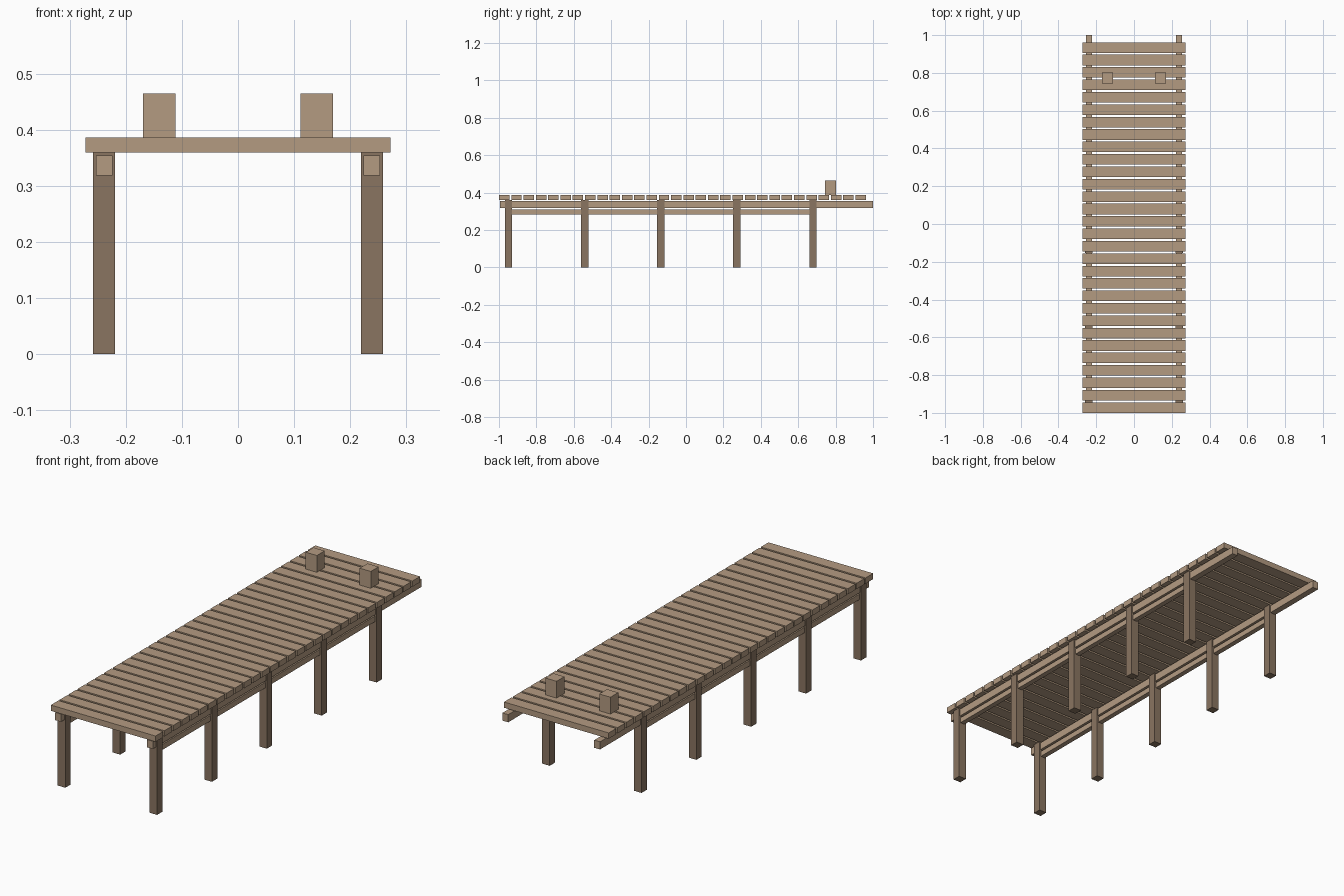
import bpy

if "Cube" in bpy.data.objects:
    bpy.data.objects.remove(bpy.data.objects["Cube"])


def material(name, color):
    m = bpy.data.materials.new(name)
    m.diffuse_color = (*color, 1.0)
    m.use_nodes = True
    m.node_tree.nodes["Principled BSDF"].inputs["Base Color"].default_value = m.diffuse_color
    return m


light_wood = material("light wood", (0.456, 0.328, 0.222))
dark_wood = material("dark wood", (0.254, 0.178, 0.120))


def box(name, x, y, z, mat):
    """Axis-aligned box from (min, max) pairs."""
    bpy.ops.mesh.primitive_cube_add(size=1)
    ob = bpy.context.object
    ob.name = name
    for v in ob.data.vertices:
        v.co = [lo if c < 0 else hi for c, (lo, hi) in zip(v.co, (x, y, z))]
    ob.data.materials.append(mat)
    return ob


# Deck planks
PLANKS, WIDTH, START, END = 30, 0.056, -1.0, 0.962
pitch = (END - START - WIDTH) / (PLANKS - 1)
for i in range(PLANKS):
    y = START + i * pitch
    box(f"deck_plank_{i + 1}", (-0.272, 0.272), (y, y + WIDTH), (0.359, 0.386), light_wood)

for side, s in (("left", -1), ("right", 1)):
    cx = s * 0.2385

    # Support posts
    for i in range(5):
        y = -0.949 + i * 0.407
        box(f"{side}_post_{i + 1}", (cx - 0.0197, cx + 0.0197),
            (y - 0.0197, y + 0.0197), (0, 0.359), dark_wood)

    # Long beam under the deck and thinner rail below it
    box(f"{side}_beam", (cx - 0.015, cx + 0.015), (-0.994, 1.0), (0.318, 0.354), light_wood)
    box(f"{side}_lower_rail", (cx - 0.012, cx + 0.012), (-0.949, 0.679), (0.284, 0.310), light_wood)

    # Mooring block on the deck
    bx = s * 0.14
    box(f"{side}_mooring_block", (bx - 0.029, bx + 0.029), (0.744, 0.802), (0.386, 0.465), light_wood)
